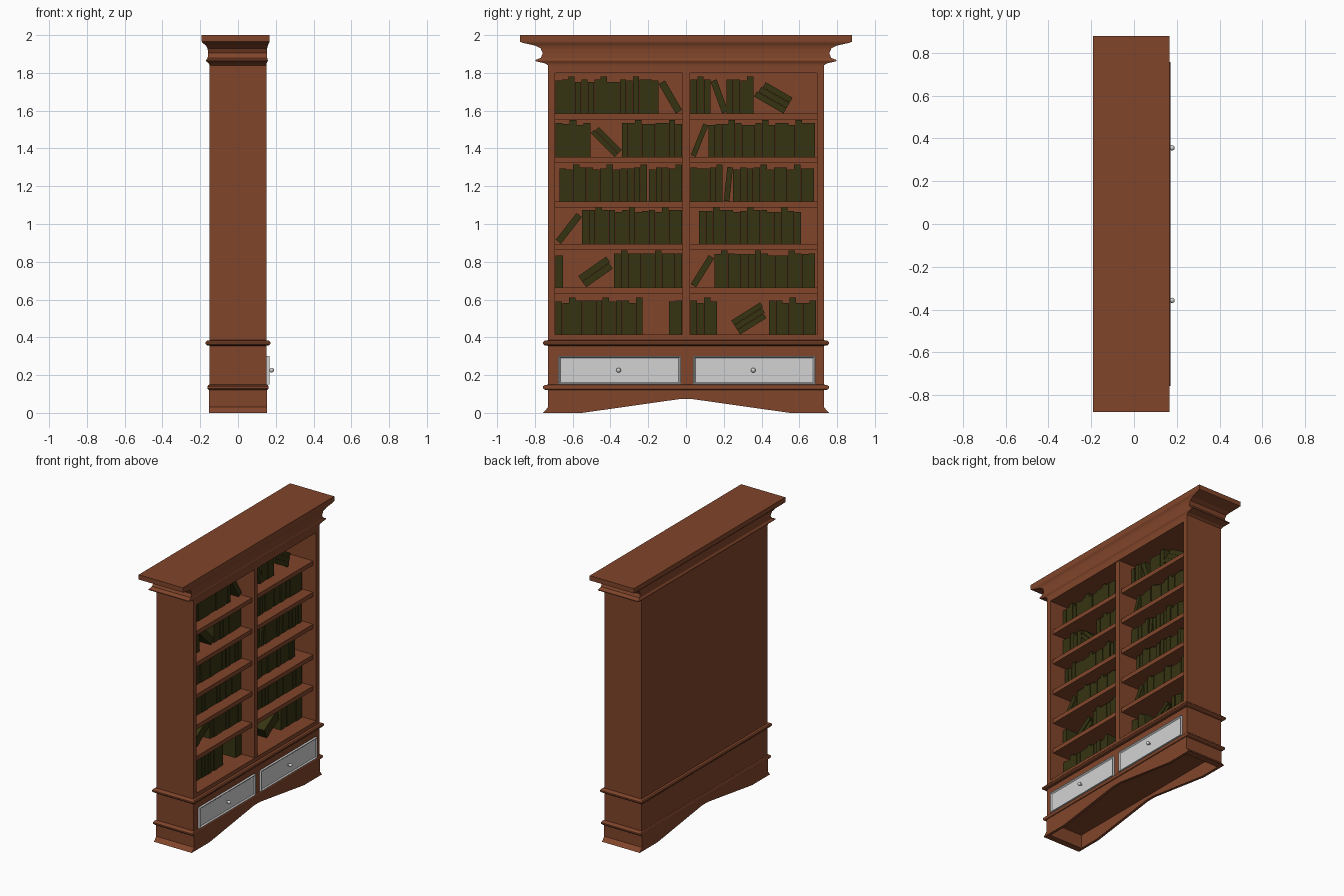
import bpy, bmesh, math, random
from mathutils import Matrix, Vector

if "Cube" in bpy.data.objects:
    bpy.data.objects.remove(bpy.data.objects["Cube"])
random.seed(4)

def material(name, rgb):
    m = bpy.data.materials.new(name)
    m.diffuse_color = (*rgb, 1)
    m.use_nodes = True
    m.node_tree.nodes["Principled BSDF"].inputs["Base Color"].default_value = m.diffuse_color
    return m

WOOD = material("red brown wood", (0.22, 0.06, 0.024))
BOOK = material("dark olive book", (0.036, 0.034, 0.006))
GREY = material("light grey", (0.65, 0.65, 0.65))

def finish(name, bm, mat, smooth=False):
    bmesh.ops.recalc_face_normals(bm, faces=bm.faces)
    me = bpy.data.meshes.new(name)
    bm.to_mesh(me)
    bm.free()
    me.materials.append(mat)
    for p in me.polygons:
        p.use_smooth = smooth
    ob = bpy.data.objects.new(name, me)
    bpy.context.collection.objects.link(ob)
    return ob

def add_box(bm, x0, x1, y0, y1, z0, z1):
    m = Matrix.Translation(((x0 + x1) / 2, (y0 + y1) / 2, (z0 + z1) / 2))
    m = m @ Matrix.Diagonal((x1 - x0, y1 - y0, z1 - z0, 1))
    return bmesh.ops.create_cube(bm, size=1, matrix=m)["verts"]

def box(name, *dims, mat=WOOD):
    bm = bmesh.new()
    add_box(bm, *dims)
    return finish(name, bm, mat)

def loft(name, rings):
    """Stack rectangles (back x, front x, half width y, z) into a moulding."""
    bm = bmesh.new()
    loops = [[bm.verts.new(c) for c in ((a, -h, z), (b, -h, z), (b, h, z), (a, h, z))]
             for a, b, h, z in rings]
    for lo, hi in zip(loops, loops[1:]):
        for i in range(4):
            j = (i + 1) % 4
            bm.faces.new((lo[i], lo[j], hi[j], hi[i]))
    bm.faces.new(loops[0])
    bm.faces.new(loops[-1])
    return finish(name, bm, WOOD)

def plank(name, outline, x0, x1):
    """Extrude a y-z outline along x."""
    bm = bmesh.new()
    f = bm.faces.new([bm.verts.new((x0, y, z)) for y, z in outline])
    r = bmesh.ops.extrude_face_region(bm, geom=[f])
    bmesh.ops.translate(bm, vec=(x1 - x0, 0, 0),
                        verts=[v for v in r["geom"] if isinstance(v, bmesh.types.BMVert)])
    return finish(name, bm, WOOD)

# Crown moulding with top slab
crown = [(.73, 1.84), (.745, 1.85), (.797, 1.862), (.797, 1.868), (.768, 1.88), (.758, 1.905),
         (.77, 1.93), (.80, 1.945), (.86, 1.958), (.88, 1.965), (.88, 2.0)]
loft("crown", [(-.15 - .042 * (y - .73) / .15, .15 + .017 * (y - .73) / .15, y, z) for y, z in crown])

# Half-round mouldings around the drawer section
for name, zc, out in (("upper_moulding", .37, .021), ("lower_moulding", .135, .012)):
    loft(name, [(-.15 - out * k, .15 + out * k, .73 + .027 * k, zc + dz)
                for dz, k in ((-.015, 0), (-.012, .7), (-.005, 1), (.005, 1), (.012, .7), (.015, 0))])

# Carcass
box("drawer_cabinet", -.15, .15, -.73, .73, .10, .415)
box("top_rail", -.15, .15, -.73, .73, 1.80, 1.85)
box("back_panel", -.15, -.13, -.73, .73, .415, 1.80)
box("left_side", -.13, .15, -.73, -.694, .415, 1.80)
box("right_side", -.13, .15, .694, .73, .415, 1.80)
box("divider", -.13, .145, -.018, .02, .415, 1.80)

# Shelves
FLOORS = [1.585, 1.355, 1.12, .895, .665, .415]
for z in FLOORS[:-1]:
    box("left_shelf", -.13, .125, -.694, -.018, z - .032, z)
    box("right_shelf", -.13, .125, .02, .694, z - .032, z)

# Hollow plinth: arched front and back boards, flared ends
half = [(.035, .073), (.55, 0), (.757, 0), (.73, .03), (.73, .125)]
arch = half + [(-y, z) for y, z in reversed(half)]
plank("plinth_front", arch, .135, .154)
plank("plinth_back", arch, -.154, -.135)
for s in (-1, 1):
    plank("plinth_end", [(s * y, z) for y, z in
          ((.71, 0), (.757, 0), (.73, .03), (.73, .125), (.71, .125))], -.135, .135)

# Drawers: framed front with recessed panel, plus round knob
for y0, y1 in ((-.677, -.027), (.037, .685)):
    bm = bmesh.new()
    add_box(bm, .14, .166, y0, y1, .15, .302)
    bm.normal_update()
    front = max(bm.faces, key=lambda f: f.calc_center_median().x)
    bmesh.ops.inset_region(bm, faces=[front], thickness=.007, depth=0)
    bmesh.ops.inset_region(bm, faces=[front], thickness=.010, depth=-.008)
    finish("drawer_front", bm, GREY)
    bm = bmesh.new()
    yc = (y0 + y1) / 2 - .005
    bmesh.ops.create_uvsphere(bm, u_segments=16, v_segments=10, radius=.0125,
                              matrix=Matrix.Translation((.178, yc, .226)))
    bmesh.ops.create_cone(bm, cap_ends=True, segments=12, radius1=.006, radius2=.006, depth=.025,
                          matrix=Matrix.Translation((.165, yc, .226)) @ Matrix.Rotation(math.pi / 2, 4, 'Y'))
    finish("drawer_knob", bm, GREY, True)

# Books: upright runs (y0, y1) and leaning ones (y0, y1, angle; + tips to +y)
ROWS = [
    [(-.69, -.145), (-.145, -.02, -30), (.025, .13), (.13, .225, -20), (.215, .36), (.36, .565, -60)],
    [(-.69, -.505), (-.505, -.34, -45), (-.34, -.02), (.025, .12, 22), (.12, .685)],
    [(-.67, -.205), (-.195, -.02), (.025, .195), (.2, .25, 6), (.25, .68)],
    [(-.69, -.55, 38), (-.55, -.02), (.07, .61)],
    [(-.69, -.65), (-.57, -.38, 55), (-.38, -.02), (.025, .15, 32), (.15, .685)],
    [(-.69, -.23), (-.09, -.02), (.025, .165), (.24, .44, 58), (.44, .69)],
]
BACK, FRONT = -.125, .045
for floor, row in zip(FLOORS, ROWS):
    bm = bmesh.new()
    count = 0
    for item in row:
        y0, y1 = item[:2]
        if len(item) == 2:
            n = max(1, round((y1 - y0) / .035))
            w = (y1 - y0) / n
            for i in range(n):
                count += 1
                h = .195 if count % 5 == 3 else random.choice((.168, .175, .18, .18))
                add_box(bm, BACK, FRONT - random.uniform(0, .008),
                        y0 + i * w, y0 + (i + 1) * w - .0015, floor, floor + h)
        else:
            a = math.radians(item[2])
            h = .18
            t = (y1 - y0 - h * abs(math.sin(a))) / math.cos(a)
            n = max(1, round(t / .035))
            vs = []
            for i in range(n):
                vs += add_box(bm, BACK, FRONT - .005 * i, i * t / n, (i + 1) * t / n - .0015, 0, h - .008 * i)
            bmesh.ops.rotate(bm, verts=vs, cent=(0, 0, 0), matrix=Matrix.Rotation(-a, 3, 'X'))
            shift = Vector((0, y0 - min(v.co.y for v in vs), floor - min(v.co.z for v in vs)))
            bmesh.ops.translate(bm, verts=vs, vec=shift)
    finish("book_row", bm, BOOK)
